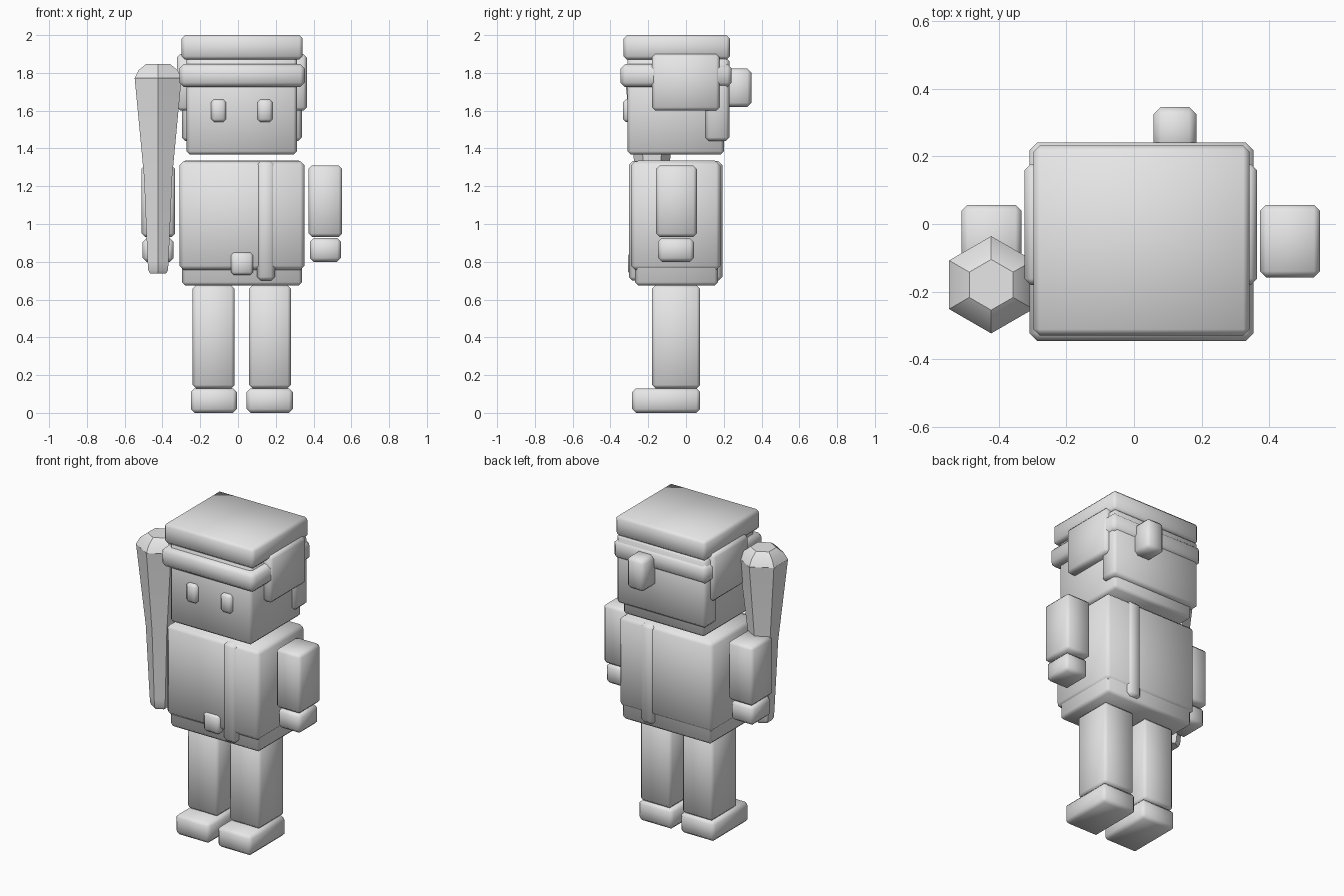
import bpy, bmesh, math
from mathutils import Vector

cube = bpy.data.objects.get("Cube")
if cube:
    bpy.data.objects.remove(cube, do_unlink=True)

CENTRE = 0.02  # x of the body's middle plane

grey = bpy.data.materials.new("light_grey")
grey.use_nodes = True
grey.diffuse_color = (0.8, 0.8, 0.8, 1)
grey.node_tree.nodes["Principled BSDF"].inputs["Base Color"].default_value = (0.8, 0.8, 0.8, 1)


def finish(name, bm, angle):
    bmesh.ops.recalc_face_normals(bm, faces=bm.faces)
    mesh = bpy.data.meshes.new(name)
    bm.to_mesh(mesh)
    bm.free()
    mesh.materials.append(grey)
    obj = bpy.data.objects.new(name, mesh)
    bpy.context.collection.objects.link(obj)
    bpy.ops.object.select_all(action='DESELECT')
    obj.select_set(True)
    bpy.context.view_layer.objects.active = obj
    bpy.ops.object.shade_smooth_by_angle(angle=math.radians(angle))
    return obj


def box(name, x, y, z, bevel=0.018):
    """Chamfered block given by its extents on each axis."""
    bm = bmesh.new()
    bmesh.ops.create_cube(bm, size=1)
    for v in bm.verts:
        v.co = Vector([(a + b) / 2 + c * (b - a) for (a, b), c in zip((x, y, z), v.co)])
    bmesh.ops.bevel(bm, geom=bm.edges[:], offset=bevel, segments=1, affect='EDGES', profile=0.5)
    return finish(name, bm, 60)


def pair(name, x, y, z, bevel=0.018):
    """Left block and its mirror; x is measured out from the middle plane."""
    a, b = x
    box("left_" + name, (CENTRE + a, CENTRE + b), y, z, bevel)
    box("right_" + name, (CENTRE - b, CENTRE - a), y, z, bevel)


def lathe(name, x, y, rings, sides):
    """Faceted upright solid from (radius, height) rings."""
    bm = bmesh.new()
    loops = []
    for r, z in rings:
        loops.append([bm.verts.new((x + r * math.sin(math.tau * i / sides),
                                    y + r * math.cos(math.tau * i / sides), z))
                      for i in range(sides)])
    for low, high in zip(loops, loops[1:]):
        for i in range(sides):
            j = (i + 1) % sides
            bm.faces.new((low[i], low[j], high[j], high[i]))
    bm.faces.new(loops[0][::-1])
    bm.faces.new(loops[-1])
    return finish(name, bm, 35)


# Legs and feet
pair("foot", (0.026, 0.27), (-0.285, 0.075), (0, 0.13), 0.02)
pair("leg", (0.038, 0.26), (-0.18, 0.075), (0.13, 0.675))

# Torso with outer tunic, strap and buckle
box("torso", (-0.297, 0.34), (-0.27, 0.17), (0.674, 1.337))
box("tunic", (-0.31, 0.352), (-0.292, 0.182), (0.757, 1.332), 0.022)
box("strap", (0.10, 0.195), (-0.303, 0.192), (0.70, 1.333), 0.02)
box("buckle", (-0.037, 0.08), (-0.306, -0.25), (0.73, 0.85), 0.015)

# Arms and hands
pair("arm", (0.353, 0.531), (-0.158, 0.057), (0.932, 1.31))
pair("hand", (0.361, 0.525), (-0.148, 0.042), (0.80, 0.925), 0.02)

# Head, eyes and hair
box("head", (-0.272, 0.312), (-0.31, 0.202), (1.367, 1.90))
pair("eye", (0.083, 0.162), (-0.333, -0.29), (1.54, 1.66), 0.015)
box("back_hair", (-0.297, 0.338), (0.103, 0.229), (1.44, 1.88))

# Hat with band, side flaps and tail
box("hat_top", (-0.298, 0.342), (-0.33, 0.232), (1.87, 2.0))
box("hat_band", (-0.31, 0.354), (-0.347, 0.242), (1.725, 1.847), 0.024)
pair("flap", (0.25, 0.344), (-0.18, 0.178), (1.60, 1.90))
box("hat_tail", (0.058, 0.185), (0.20, 0.347), (1.62, 1.823), 0.022)

# Club: six-sided shaft with a domed end
lathe("club_shaft", -0.423, -0.18,
      [(0.048, 0.737), (0.06, 0.755), (0.064, 0.80), (0.086, 1.25), (0.143, 1.77)], 6)
lathe("club_end", -0.423, -0.18,
      [(0.12, 1.74), (0.144, 1.772), (0.118, 1.815), (0.075, 1.846)], 6)
